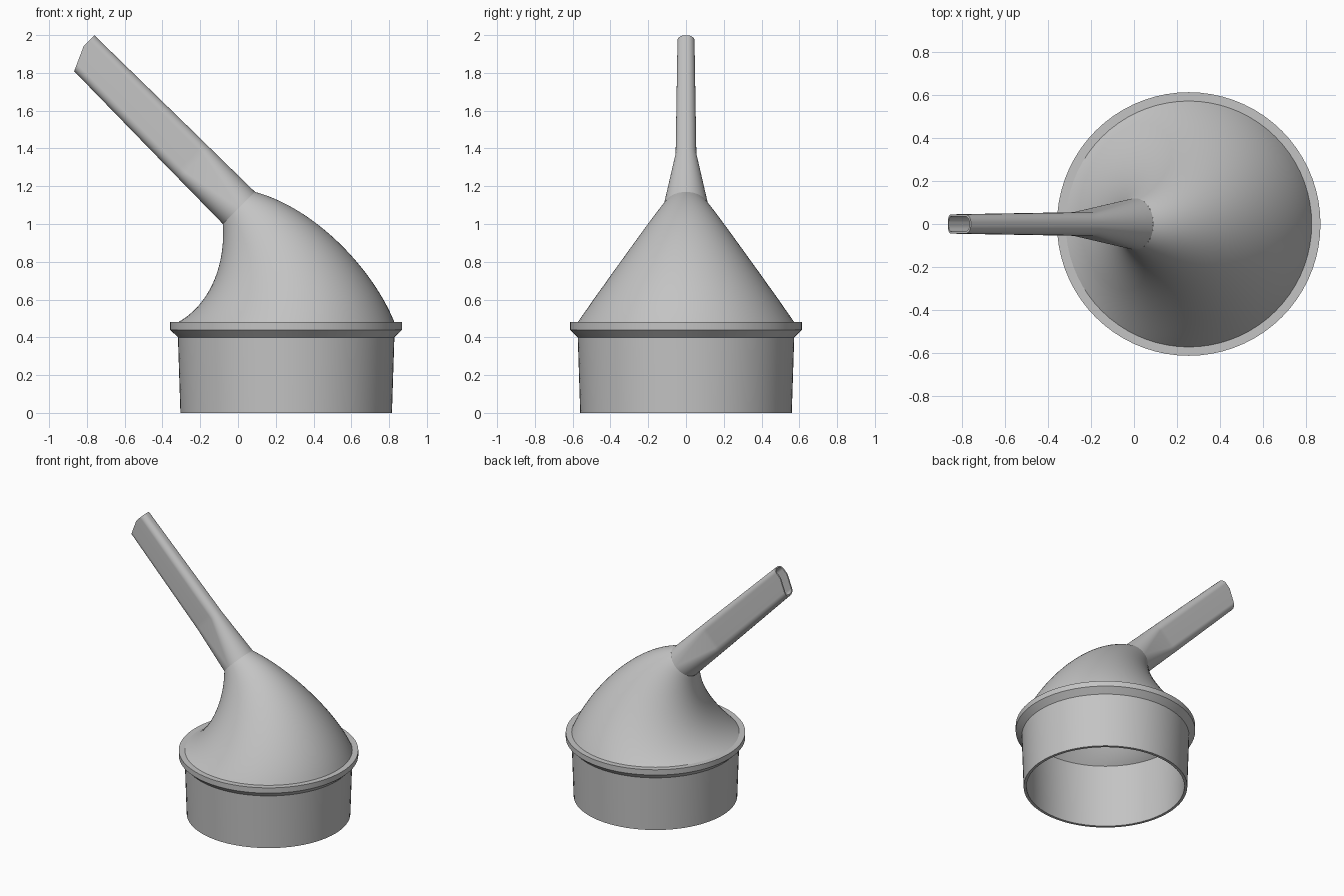
import bpy, bmesh, math
from mathutils import Vector

cube = bpy.data.objects.get("Cube")
if cube:
    bpy.data.objects.remove(cube, do_unlink=True)

ARC = 18          # segments per quarter turn
KINK = 0.36       # where the tip cut bends, as a share of the flat side
CX = 0.255        # centre of the collar
Y = Vector((0, 1, 0))

grey = bpy.data.materials.new("grey_plastic")
grey.use_nodes = True
colour = (0.55, 0.55, 0.55, 1)
grey.diffuse_color = colour
grey.node_tree.nodes["Principled BSDF"].inputs["Base Color"].default_value = colour


def ring(centre, u, hu, hv, ru=None, rv=None):
    """Rounded rectangle around centre; an ellipse when no radius is given."""
    ru = hu if ru is None else ru
    rv = hv if rv is None else rv
    points = []
    for q, (su, sv) in enumerate(((1, 1), (-1, 1), (-1, -1), (1, -1))):
        for i in range(ARC + 1):
            a = (q + i / ARC) * math.pi / 2
            points.append((su * (hu - ru) + ru * math.cos(a),
                           sv * (hv - rv) + rv * math.sin(a)))
        if q in (0, 2):
            points.append((KINK * (hu - ru), sv * hv))
    return [centre + u * a + Y * b for a, b in points]


def loft(name, strips):
    """Skin each strip of rings into one smooth-shaded object."""
    bm = bmesh.new()
    for strip in strips:
        rows = [[bm.verts.new(p) for p in r] for r in strip]
        for low, high in zip(rows, rows[1:]):
            n = len(low)
            for j in range(n):
                k = (j + 1) % n
                bm.faces.new((low[j], low[k], high[k], high[j]))
        bmesh.ops.remove_doubles(bm, verts=[v for r in rows for v in r], dist=1e-5)
    mesh = bpy.data.meshes.new(name)
    bm.to_mesh(mesh)
    bm.free()
    mesh.materials.append(grey)
    obj = bpy.data.objects.new(name, mesh)
    bpy.context.collection.objects.link(obj)
    bpy.ops.object.select_all(action="DESELECT")
    obj.select_set(True)
    bpy.context.view_layer.objects.active = obj
    bpy.ops.object.shade_smooth_by_angle(angle=math.radians(30))
    return obj


def bezier(p, t):
    s = 1 - t
    return p[0] * s**3 + p[1] * 3 * s * s * t + p[2] * 3 * s * t * t + p[3] * t**3


def mix(a, b, t):
    return a + (b - a) * t


# Collar: open cylinder with a flared rim, inside wall first
collar = [(0.553, 0.48), (0.54, 0), (0.56, 0), (0.573, 0.40),
          (0.614, 0.44), (0.614, 0.48), (0.573, 0.48)]
loft("collar", [[ring(Vector((CX, 0, z)), Vector((1, 0, 0)), r, r) for r, z in collar]])

# Funnel: sections swept between two side curves, narrowing to the neck
left = [Vector((x, 0, z)) for x, z in
        ((CX - 0.573, 0.48), (-0.17, 0.56), (-0.065, 0.75), (-0.08, 1.0))]
right = [Vector((x, 0, z)) for x, z in
         ((CX + 0.573, 0.48), (0.72, 0.75), (0.42, 1.08), (0.09, 1.17))]
width = (0.573, 0.455, 0.245, 0.12)


def funnel_ring(t, wall):
    a, b = bezier(left, t), bezier(right, t)
    return ring((a + b) / 2, (b - a).normalized(),
                (b - a).length / 2 - wall, bezier(width, t) - wall)


steps = [i / 28 for i in range(29)]
loft("funnel", [[funnel_ring(t, 0) for t in steps],
                [funnel_ring(t, mix(0.02, 0.01, t)) for t in reversed(steps)]])

# Spout: round at the neck, flattening into a slim tube with a bevelled tip
along = Vector((-1, 0, 1)).normalized()
across = Vector((1, 0, 1)).normalized()
neck = Vector((0.005, 0, 1.085))
LENGTH = 1.187
# distance, half height, half width, corner radius
sections = [(0, 0.12, 0.12, 0.12), (0.336, 0.116, 0.055, 0.05),
            (0.37, 0.116, 0.0545, 0.05), (LENGTH, 0.105, 0.045, 0.038)]


def spout_ring(section, wall):
    d, hu, hv, r = section
    points = ring(neck + along * d, across, hu - wall, hv - wall, r - wall, r - wall)
    if d == LENGTH:
        bend = KINK * (hu - r)
        points = [p - along * 0.45 * max(0, bend - (p - neck).dot(across)) for p in points]
    return points


loft("spout", [[spout_ring(s, 0) for s in sections] +
               [spout_ring(s, 0.01) for s in reversed(sections)]])
